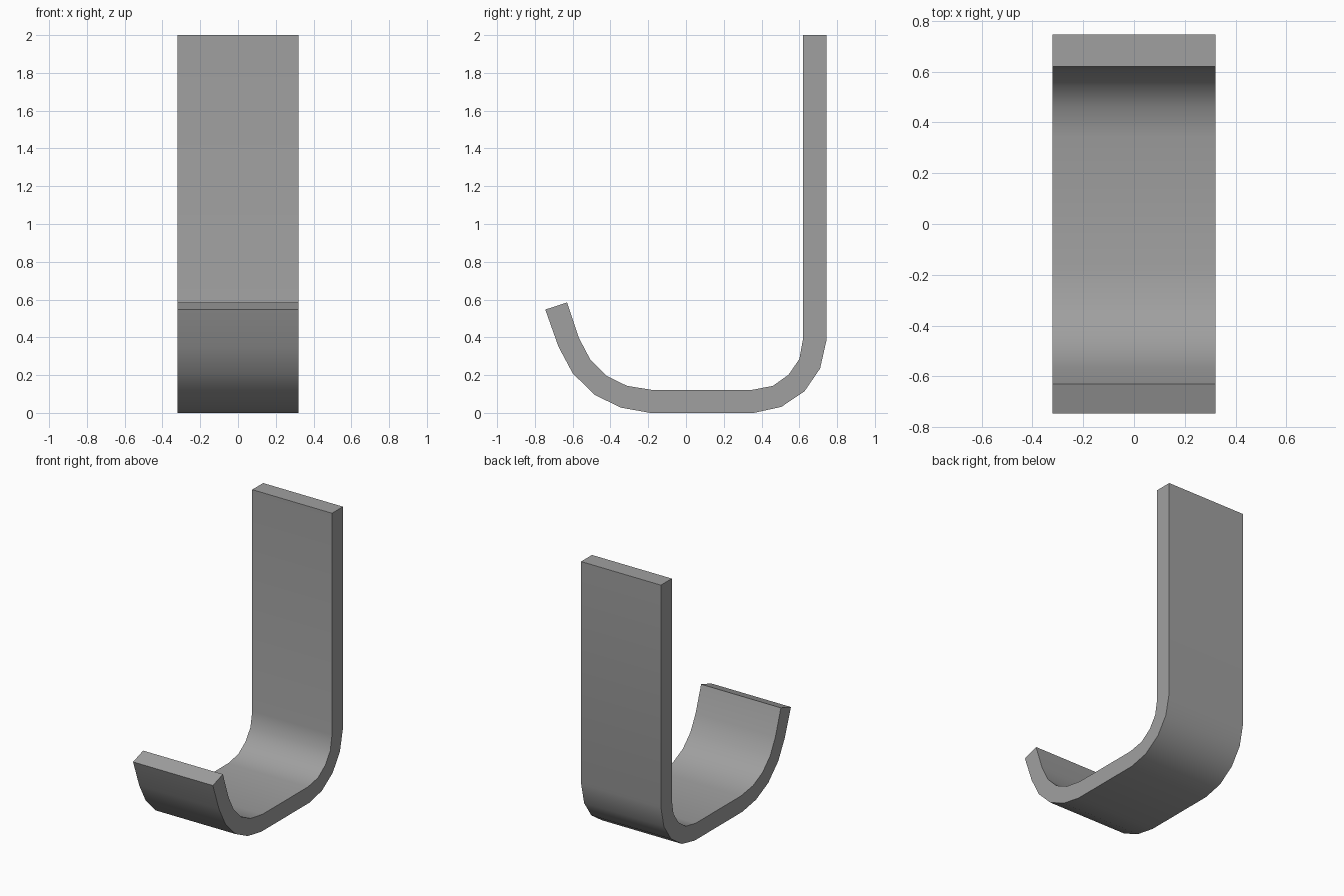
import bpy, bmesh

if "Cube" in bpy.data.objects:
    bpy.data.objects.remove(bpy.data.objects["Cube"])

HALF_WIDTH = 0.32

# Side profile (y, z): matching outer and inner points, from strap top to lip
OUTER = [(0.745, 2), (0.745, 0.39), (0.71, 0.235), (0.628, 0.115), (0.505, 0.032),
         (0.36, 0), (-0.19, 0), (-0.345, 0.028), (-0.485, 0.096), (-0.60, 0.21),
         (-0.675, 0.35), (-0.745, 0.547)]
INNER = [(0.62, 2), (0.62, 0.395), (0.60, 0.285), (0.543, 0.202), (0.46, 0.143),
         (0.345, 0.121), (-0.175, 0.121), (-0.312, 0.143), (-0.42, 0.196), (-0.507, 0.283),
         (-0.567, 0.397), (-0.63, 0.585)]

# One flat grey colour
grey = bpy.data.materials.new("grey metal")
grey.diffuse_color = (0.35, 0.35, 0.35, 1)
grey.use_nodes = True
grey.node_tree.nodes["Principled BSDF"].inputs["Base Color"].default_value = grey.diffuse_color

# Bent strap: rings of four corners swept along the profile
bm = bmesh.new()
rings = []
for (yo, zo), (yi, zi) in zip(OUTER, INNER):
    rings.append([bm.verts.new(p) for p in (
        (-HALF_WIDTH, yo, zo), (HALF_WIDTH, yo, zo),
        (HALF_WIDTH, yi, zi), (-HALF_WIDTH, yi, zi))])
for a, b in zip(rings, rings[1:]):
    for i in range(4):
        j = (i + 1) % 4
        bm.faces.new((a[i], a[j], b[j], b[i]))
bm.faces.new(rings[0])
bm.faces.new(rings[-1])
bmesh.ops.recalc_face_normals(bm, faces=bm.faces)

mesh = bpy.data.meshes.new("hook_strap")
bm.to_mesh(mesh)
bm.free()
mesh.materials.append(grey)
hook = bpy.data.objects.new("hook_strap", mesh)
bpy.context.collection.objects.link(hook)

# Smooth bends, crisp strap edges
bpy.context.view_layer.objects.active = hook
hook.select_set(True)
bpy.ops.object.shade_smooth_by_angle(angle=0.7)
